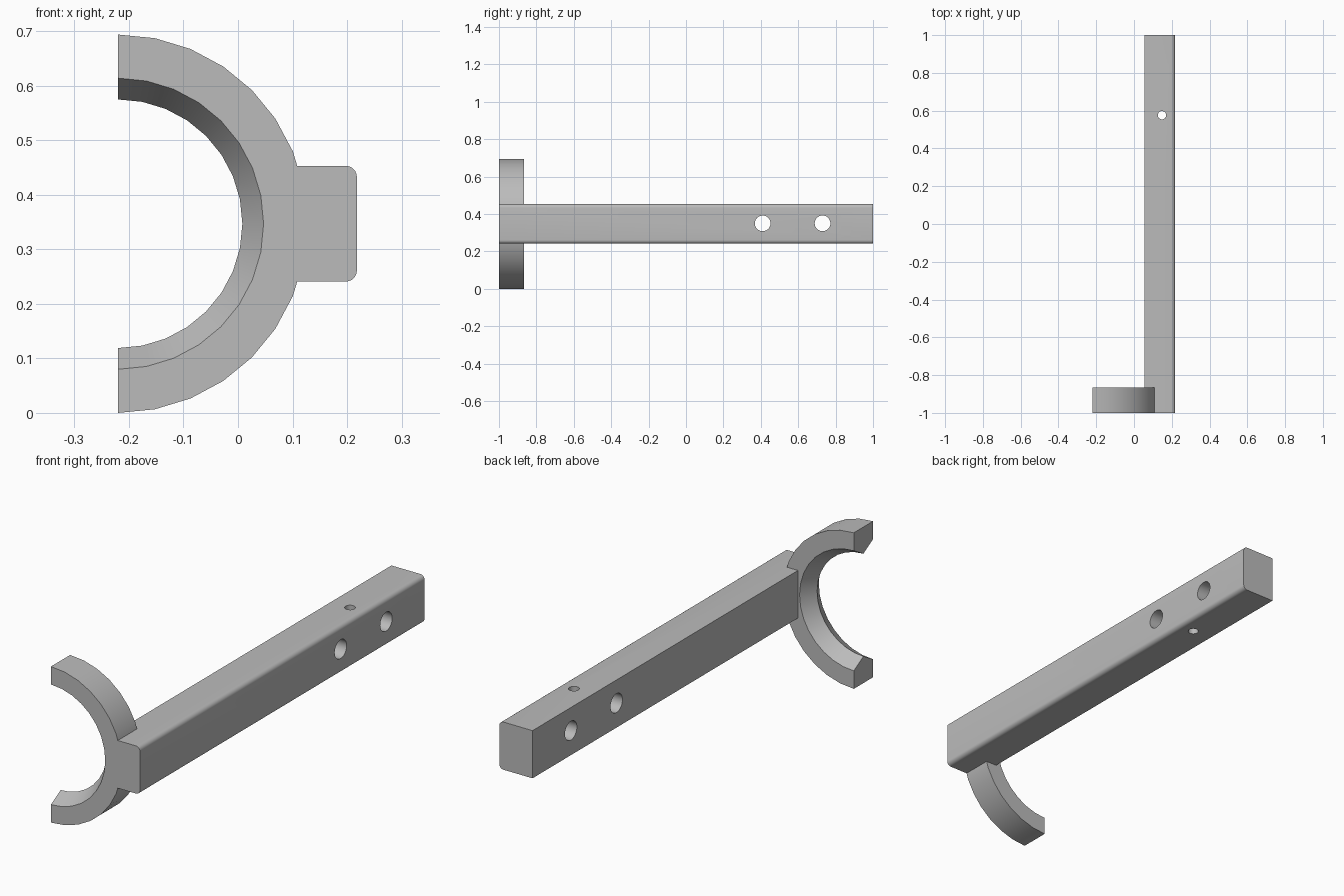
import bpy, bmesh
from math import pi, sin, cos, radians
from mathutils import Matrix, Vector

cube = bpy.data.objects.get("Cube")
if cube:
    bpy.data.objects.remove(cube, do_unlink=True)

grey = bpy.data.materials.new("plain_grey")
grey.use_nodes = True
colour = (0.5, 0.5, 0.5, 1)
grey.diffuse_color = colour
grey.node_tree.nodes["Principled BSDF"].inputs["Base Color"].default_value = colour

AXIS_Z = 0.347          # height of the ring axis and the bar centre
RING_X = -0.22          # the half ring is cut off on this plane


def add_object(name, bm):
    bmesh.ops.recalc_face_normals(bm, faces=bm.faces[:])
    mesh = bpy.data.meshes.new(name)
    bm.to_mesh(mesh)
    bm.free()
    mesh.materials.append(grey)
    obj = bpy.data.objects.new(name, mesh)
    bpy.context.collection.objects.link(obj)
    return obj


def make_bar():
    # Rectangular section with rounded outer edges, extruded along y
    left, right, half, r = 0.055, 0.218, 0.106, 0.02
    section = [(left, half), (left, -half)]
    for z, start in ((-half + r, -pi / 2), (half - r, 0)):
        for i in range(7):
            a = start + i * pi / 12
            section.append((right - r + r * cos(a), z + r * sin(a)))
    bm = bmesh.new()
    face = bm.faces.new([bm.verts.new((x, -1, AXIS_Z + z)) for x, z in section])
    out = bmesh.ops.extrude_face_region(bm, geom=[face])
    verts = [v for v in out["geom"] if isinstance(v, bmesh.types.BMVert)]
    bmesh.ops.translate(bm, vec=(0, 2, 0), verts=verts)
    return add_object("bar", bm)


def make_half_ring():
    # Five-sided section with an inner ridge, swept through a half turn
    section = [(0.347, -1), (0.267, -1), (0.228, -0.9325), (0.267, -0.865), (0.347, -0.865)]
    steps = 16
    bm = bmesh.new()
    loops = []
    for i in range(steps + 1):
        a = -pi / 2 + pi * i / steps
        loops.append([bm.verts.new((RING_X + r * cos(a), y, AXIS_Z + r * sin(a)))
                      for r, y in section])
    for a, b in zip(loops, loops[1:]):
        for j in range(5):
            k = (j + 1) % 5
            bm.faces.new((a[j], a[k], b[k], b[j]))
    bm.faces.new(loops[0])
    bm.faces.new(loops[-1])
    return add_object("half_ring", bm)


def make_drill(name, location, radius, axis):
    bm = bmesh.new()
    turn = Matrix.Rotation(pi / 2, 4, "Y") if axis == "X" else Matrix.Identity(4)
    bmesh.ops.create_cone(bm, cap_ends=True, segments=32, radius1=radius, radius2=radius,
                          depth=0.6, matrix=Matrix.Translation(Vector(location)) @ turn)
    return add_object(name, bm)


def combine(target, tool, operation):
    mod = target.modifiers.new(tool.name, "BOOLEAN")
    mod.object, mod.operation, mod.solver = tool, operation, "EXACT"
    bpy.context.view_layer.objects.active = target
    bpy.ops.object.modifier_apply(modifier=mod.name)
    bpy.data.objects.remove(tool, do_unlink=True)


# Bar joined to the half ring, then drilled
holder = make_bar()
combine(holder, make_half_ring(), "UNION")
for name, place, radius, axis in (
        ("side_hole_inner", (0.14, 0.41, 0.35), 0.042, "X"),
        ("side_hole_outer", (0.14, 0.73, 0.35), 0.042, "X"),
        ("pin_hole", (0.148, 0.576, 0.35), 0.022, "Z")):
    combine(holder, make_drill(name, place, radius, axis), "DIFFERENCE")
holder.name = "half_ring_holder"

# Smooth curved faces, sharp corners
bpy.ops.object.select_all(action="DESELECT")
holder.select_set(True)
bpy.context.view_layer.objects.active = holder
bpy.ops.object.shade_smooth_by_angle(angle=radians(25))
